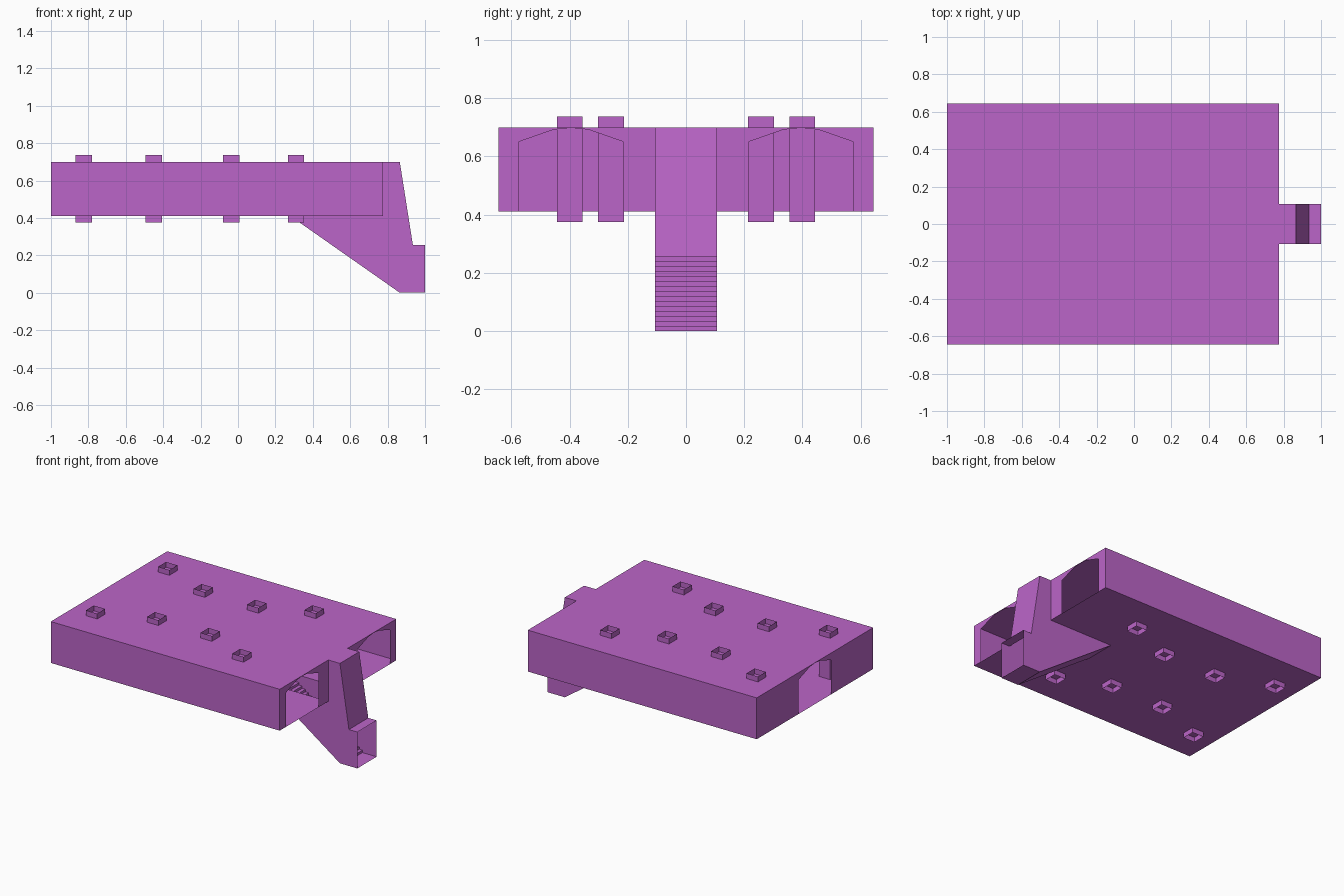
import bpy, bmesh

if "Cube" in bpy.data.objects:
    bpy.data.objects.remove(bpy.data.objects["Cube"])

mat = bpy.data.materials.new("purple")
mat.diffuse_color = (0.5, 0.13, 0.58, 1)
mat.use_nodes = True
mat.node_tree.nodes["Principled BSDF"].inputs["Base Color"].default_value = mat.diffuse_color

X0, X1, Y = -1.0, 0.775, 0.645      # hall extents
Z0, Z1 = 0.41, 0.70                 # hall floor and roof
W = 0.107                           # half width of stair tunnel
TIP = 0.28                          # where the tunnel meets the floor


def sheet(name, polys):
    """Object made of thin flat faces, each given as a list of 3D points."""
    bm = bmesh.new()
    for p in polys:
        bm.faces.new([bm.verts.new(v) for v in p])
    bmesh.ops.remove_doubles(bm, verts=bm.verts, dist=1e-5)
    me = bpy.data.meshes.new(name)
    bm.to_mesh(me)
    bm.free()
    me.materials.append(mat)
    ob = bpy.data.objects.new(name, me)
    bpy.context.collection.objects.link(ob)
    return ob


def rect(x0, x1, y0, y1, z):
    return [(x0, y0, z), (x1, y0, z), (x1, y1, z), (x0, y1, z)]


def strips(profile):
    """Sweep an xz profile across the tunnel width."""
    return [[(a[0], -W, a[1]), (a[0], W, a[1]), (b[0], W, b[1]), (b[0], -W, b[1])]
            for a, b in zip(profile, profile[1:])]


def arch(c):
    """Outline of an arched doorway centred on y = c."""
    return [(c - .18, Z0), (c - .18, .65), (c - .06, .692), (c, .698),
            (c + .06, .692), (c + .18, .65), (c + .18, Z0)]


def end_wall(y0, y1, c, x):
    outline = [(y0, Z1), (y0, Z0)] + arch(c) + [(y1, Z0), (y1, Z1)]
    pts = [(x, y, z) for y, z in outline]
    return pts if x > 0 else pts[::-1]


# Hall: roof, floor with stair slot, long walls and arched end walls
sheet("roof", [rect(X0, X1, -Y, Y, Z1)])
sheet("floor", [f[::-1] for f in (rect(X0, TIP, -Y, Y, Z0),
                                  rect(TIP, X1, -Y, -W, Z0),
                                  rect(TIP, X1, W, Y, Z0))])
sheet("front_wall", [[(X0, -Y, Z0), (X1, -Y, Z0), (X1, -Y, Z1), (X0, -Y, Z1)]])
sheet("back_wall", [[(X1, Y, Z0), (X0, Y, Z0), (X0, Y, Z1), (X1, Y, Z1)]])
sheet("left_end_wall", [end_wall(-Y, Y, 0, X0)])
sheet("right_end_wall", [end_wall(-Y, -W, -.395, X1), end_wall(W, Y, .395, X1)])

# Stair tunnel: side walls, sloped underside and outer skin, open at the end
side = [(TIP, Z0), (.865, 0), (1, 0), (1, .255), (.935, .255), (.865, Z1), (X1, Z1), (X1, Z0)]
sheet("tunnel_sides", [[(x, -W, z) for x, z in side],
                       [(x, W, z) for x, z in reversed(side)]])
sheet("tunnel_underside", [f[::-1] for f in strips(side[:3])])
sheet("tunnel_skin", [f[::-1] for f in strips(side[3:7])])

# Stairs climbing from the entrance to the hall floor
N = 24
steps = [(.89, 0)]
for i in range(N):
    x = .89 - i * .59 / N
    z = (i + 1) * Z0 / N
    steps += [(x, z), (x - .59 / N, z)]
sheet("stairs", strips(steps))

# Open square columns passing through floor and roof
H = 0.044
for i, (cx, cy) in enumerate([(-.825, .4), (-.45, .258), (-.035, .258), (.31, .4)]):
    for s in (-1, 1):
        ring = [(cx - H, s * cy - H), (cx + H, s * cy - H),
                (cx + H, s * cy + H), (cx - H, s * cy + H)]
        sheet(f"column_{i}_{'front' if s < 0 else 'back'}",
              [[(*a, .375), (*b, .375), (*b, .737), (*a, .737)]
               for a, b in zip(ring, ring[1:] + ring[:1])])
